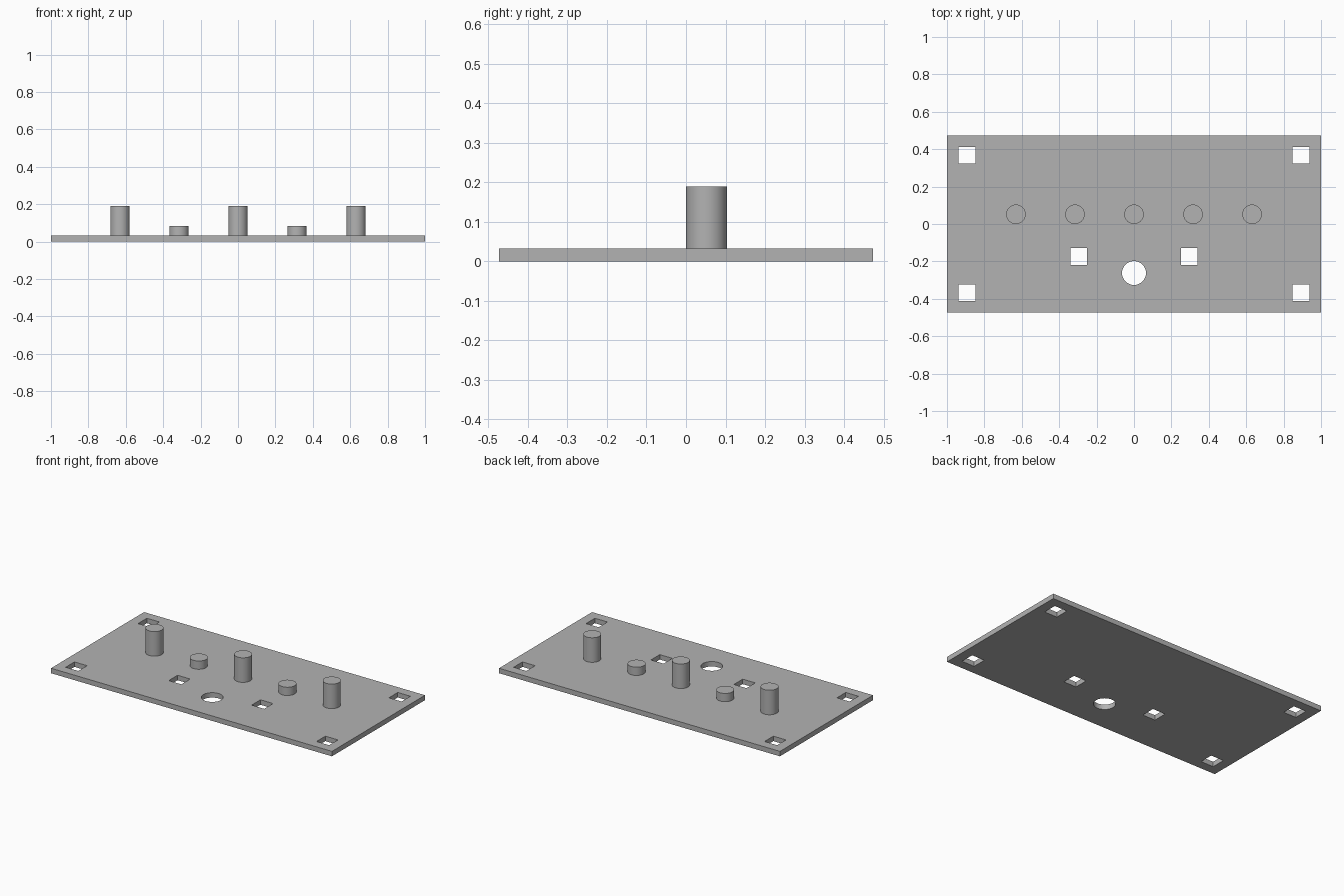
import bpy

if "Cube" in bpy.data.objects:
    bpy.data.objects.remove(bpy.data.objects["Cube"])

T = 0.032            # plate thickness
HALF_DEPTH = 0.473

grey = bpy.data.materials.new("plain grey")
grey.diffuse_color = (0.45, 0.45, 0.45, 1)
grey.use_nodes = True
grey.node_tree.nodes["Principled BSDF"].inputs["Base Color"].default_value = grey.diffuse_color


def box(name, x, y, z, sx, sy, sz):
    bpy.ops.mesh.primitive_cube_add(size=1, location=(x, y, z))
    ob = bpy.context.object
    ob.name = name
    ob.scale = (sx, sy, sz)
    bpy.ops.object.transform_apply(location=False, rotation=False, scale=True)
    ob.data.materials.append(grey)
    return ob


def cylinder(name, x, y, z0, z1, r):
    bpy.ops.mesh.primitive_cylinder_add(vertices=64, radius=r, depth=z1 - z0,
                                        location=(x, y, (z0 + z1) / 2))
    ob = bpy.context.object
    ob.name = name
    ob.data.materials.append(grey)
    bpy.ops.object.shade_smooth_by_angle()
    return ob


# Base plate
plate = box("base_plate", 0, 0, T / 2, 2, 2 * HALF_DEPTH, T)

# Cutters: four corner slots, two inner slots, one round hole
slots = [(sx * 0.893, sy * 0.368) for sx in (-1, 1) for sy in (-1, 1)]
slots += [(sx * 0.295, -0.174) for sx in (-1, 1)]
cutters = [box("slot_cutter", x, y, T / 2, 0.09, 0.09, 0.2) for x, y in slots]
cutters.append(cylinder("round_hole_cutter", 0, -0.262, -0.1, 0.1, 0.064))
for cutter in cutters:
    mod = plate.modifiers.new("hole", 'BOOLEAN')
    mod.operation = 'DIFFERENCE'
    mod.solver = 'EXACT'
    mod.object = cutter
bpy.ops.object.select_all(action='DESELECT')
plate.select_set(True)
bpy.context.view_layer.objects.active = plate
for mod in list(plate.modifiers):
    bpy.ops.object.modifier_apply(modifier=mod.name)
bpy.ops.object.shade_smooth_by_angle()
for cutter in cutters:
    bpy.data.objects.remove(cutter, do_unlink=True)

# Row of pegs, alternating tall and short
for i in range(-2, 3):
    tall = i % 2 == 0
    cylinder("tall_peg" if tall else "short_peg", i * 0.3155, 0.052,
             T, 0.19 if tall else 0.085, 0.052)
